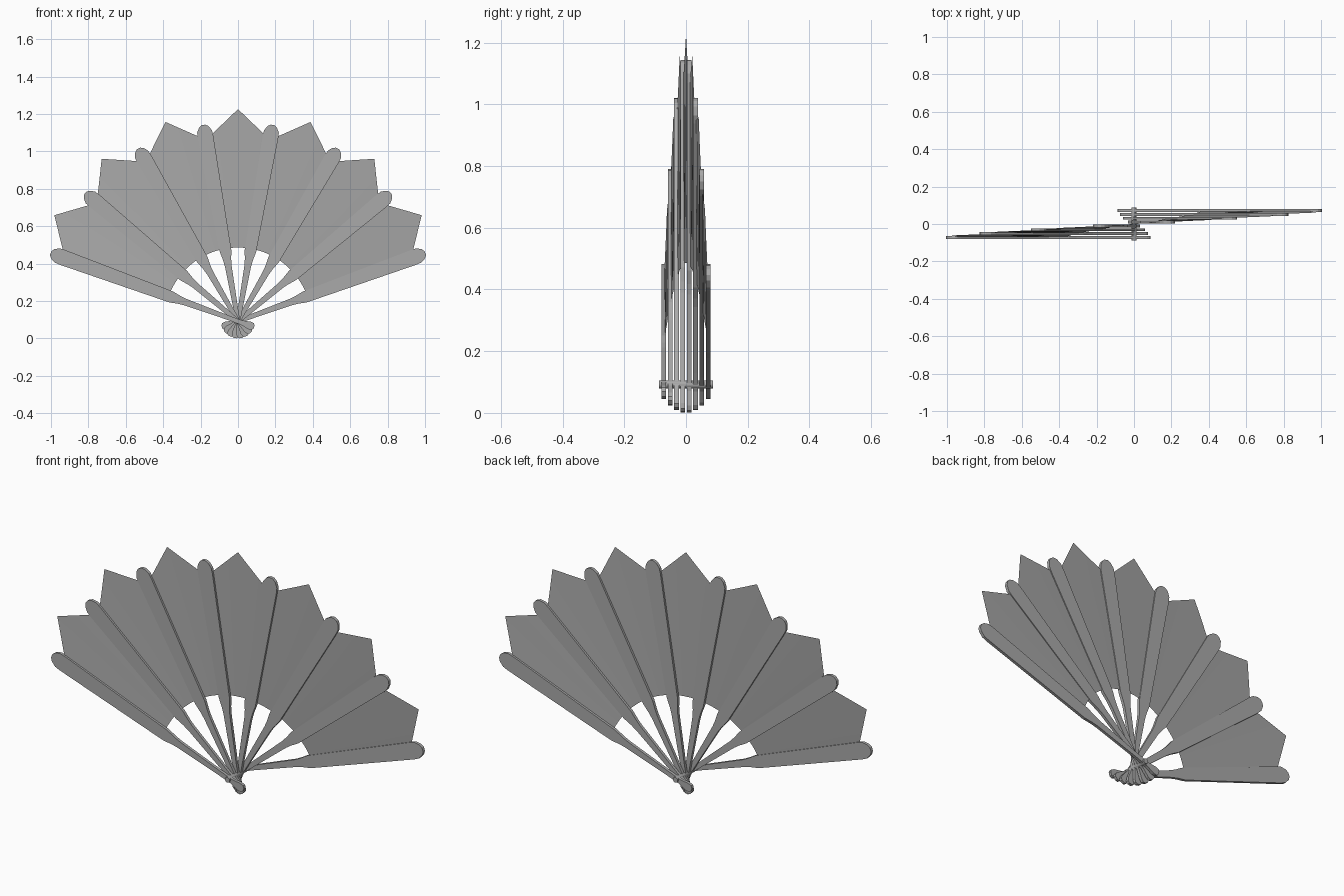
import bpy, bmesh
from math import sin, cos, radians

if "Cube" in bpy.data.objects:
    bpy.data.objects.remove(bpy.data.objects["Cube"], do_unlink=True)

PIVOT = 0.092      # height of the rivet
RIBS = 8
STEP = 20          # degrees between ribs
GAP = 0.0205       # depth between ribs
THICK = 0.015

mat = bpy.data.materials.new("plain grey")
mat.use_nodes = True
grey = (0.4, 0.4, 0.4, 1)
mat.diffuse_color = grey
mat.node_tree.nodes["Principled BSDF"].inputs["Base Color"].default_value = grey


def finish(bm, name):
    bmesh.ops.recalc_face_normals(bm, faces=bm.faces)
    mesh = bpy.data.meshes.new(name)
    bm.to_mesh(mesh)
    bm.free()
    mesh.materials.append(mat)
    obj = bpy.data.objects.new(name, mesh)
    bpy.context.collection.objects.link(obj)
    return obj


def place(along, side, angle, y):
    """Point at a distance along and beside a spoke tilted from vertical."""
    a = radians(angle)
    return (along * sin(a) + side * cos(a), y, PIVOT + along * cos(a) - side * sin(a))


# Rib outline: distance along the spoke, half width
HALF = [(-0.091, 0.009), (-0.083, 0.019), (-0.065, 0.021), (-0.02, 0.012),
        (0.05, 0.012), (0.3, 0.018), (0.335, 0.022), (0.38, 0.031),
        (1.0, 0.042), (1.03, 0.04), (1.055, 0.026), (1.066, 0.01)]
OUTLINE = HALF + [(r, -w) for r, w in reversed(HALF)]


def rib(i):
    k = i - (RIBS - 1) / 2
    bm = bmesh.new()
    verts = [bm.verts.new(place(r, w, k * STEP, k * GAP - THICK / 2)) for r, w in OUTLINE]
    face = bm.faces.new(verts)
    new = bmesh.ops.extrude_face_region(bm, geom=[face])["geom"]
    bmesh.ops.translate(bm, vec=(0, THICK, 0),
                        verts=[v for v in new if isinstance(v, bmesh.types.BMVert)])
    finish(bm, f"rib_{i + 1}")


def leaf(i):
    """Thin pointed panel winding from one rib to the next."""
    k = i - (RIBS - 2) / 2
    bm = bmesh.new()
    rows = []
    n = 8
    for j in range(n + 1):
        t = j / n * 2 - 1
        angle = (k + t / 2) * STEP
        y = (k + t / 2) * GAP
        # straight edges from the shoulders up to the central point
        shoulder = 0.985
        peak = 1.134
        u = abs(t)
        a = radians(u * STEP / 2)
        sx, sz = shoulder * sin(radians(STEP / 2)), shoulder * cos(radians(STEP / 2))
        outer = peak * sx / (sx * cos(a) + (peak - sz) * sin(a))
        inner = 0.394
        rows.append([bm.verts.new(place(r, 0, angle, y)) for r in (inner, outer)])
    for p, q in zip(rows, rows[1:]):
        bm.faces.new((p[0], q[0], q[1], p[1]))
    obj = finish(bm, f"leaf_{i + 1}")
    for poly in obj.data.polygons:
        poly.use_smooth = True


for i in range(RIBS):
    rib(i)
for i in range(RIBS - 1):
    leaf(i)

# Rivet through all ribs
bpy.ops.mesh.primitive_cylinder_add(vertices=16, radius=0.0135, depth=0.174,
                                    location=(0, 0, PIVOT), rotation=(radians(90), 0, 0))
rivet = bpy.context.object
rivet.name = "rivet"
rivet.data.materials.append(mat)
bpy.ops.object.shade_smooth_by_angle()
